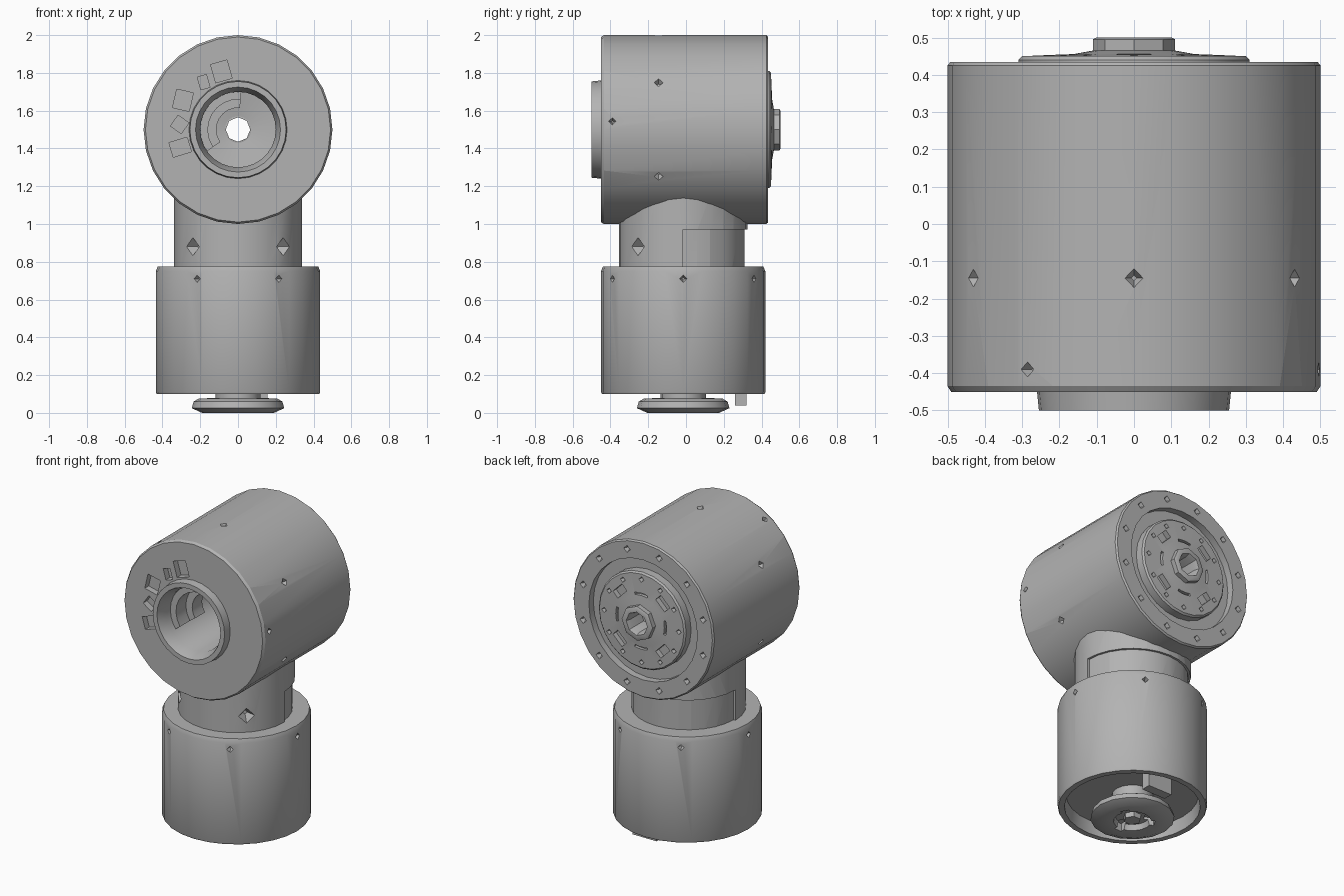
import bpy, bmesh
from math import cos, sin, pi, radians
from mathutils import Matrix, Vector

cube = bpy.data.objects.get("Cube")
if cube:
    bpy.data.objects.remove(cube)

grey = bpy.data.materials.new("machined_grey")
grey.use_nodes = True
grey.diffuse_color = (0.45, 0.45, 0.45, 1)
grey.node_tree.nodes["Principled BSDF"].inputs["Base Color"].default_value = (0.45, 0.45, 0.45, 1)

# Local frames: the barrel lies along y, the base stands along z
BARREL = Matrix.Translation((0, 0, 1.5)) @ Matrix.Rotation(-pi / 2, 4, 'X')
BASE = Matrix.Translation((0, -0.015, 0))


def finish(name, bm, frame, smooth=True):
    bmesh.ops.recalc_face_normals(bm, faces=bm.faces)
    bm.transform(frame)
    mesh = bpy.data.meshes.new(name)
    bm.to_mesh(mesh)
    bm.free()
    mesh.materials.append(grey)
    obj = bpy.data.objects.new(name, mesh)
    bpy.context.collection.objects.link(obj)
    if smooth:
        shade(obj)
    return obj


def activate(obj):
    bpy.ops.object.select_all(action='DESELECT')
    obj.select_set(True)
    bpy.context.view_layer.objects.active = obj


def shade(obj):
    activate(obj)
    bpy.ops.object.shade_smooth_by_angle(angle=radians(30))


def lathe(name, profile, frame, steps=28):
    """Spin a closed (radius, height) profile about the local z axis."""
    bm = bmesh.new()
    ring = [bm.verts.new((r, 0, h)) for r, h in profile]
    edges = [bm.edges.new((a, b)) for a, b in zip(ring, ring[1:] + ring[:1])]
    bmesh.ops.spin(bm, geom=ring + edges, axis=(0, 0, 1), cent=(0, 0, 0),
                   angle=2 * pi, steps=steps, use_merge=True)
    bmesh.ops.remove_doubles(bm, verts=bm.verts, dist=1e-5)
    return finish(name, bm, frame)


def pit(bm, at, inward, size=0.03, depth=0.04):
    """Four-sided pointed pit whose mouth is at a point on a surface."""
    inward = Vector(inward).normalized()
    m = Matrix.Translation(Vector(at) + inward * (depth / 2 - 0.008)) @ \
        inward.to_track_quat('Z', 'Y').to_matrix().to_4x4()
    bmesh.ops.create_cone(bm, cap_ends=True, segments=4, radius1=size,
                          radius2=size * 0.25, depth=depth, matrix=m)


def block(bm, radius, angle, height, size, tilt=0):
    """Box placed at a polar position, its x side pointing outward."""
    m = Matrix.Rotation(radians(angle), 4, 'Z') @ Matrix.Translation((radius, 0, height)) \
        @ Matrix.Rotation(radians(tilt), 4, 'Z') @ Matrix.Diagonal((*size, 1))
    bmesh.ops.create_cube(bm, size=1, matrix=m)


def arc(bm, r0, r1, h0, h1, a0, a1, steps=8):
    """Solid bent bar between two radii and two angles."""
    rings = []
    for i in range(steps + 1):
        a = radians(a0 + (a1 - a0) * i / steps)
        rings.append([bm.verts.new((r * cos(a), r * sin(a), h))
                      for r, h in ((r0, h0), (r1, h0), (r1, h1), (r0, h1))])
    for p, q in zip(rings, rings[1:]):
        for j in range(4):
            k = (j + 1) % 4
            bm.faces.new((p[j], p[k], q[k], q[j]))
    bm.faces.new(rings[0])
    bm.faces.new(rings[-1])


def cut(target, bm, frame):
    cutter = finish("cutter", bm, frame, smooth=False)
    cutter.hide_render = True
    mod = target.modifiers.new("cut", 'BOOLEAN')
    mod.object, mod.operation, mod.solver = cutter, 'DIFFERENCE', 'EXACT'
    activate(target)
    # Cut before any smoothing modifier, then drop the cutter
    bpy.ops.object.modifier_apply(modifier=mod.name)
    bpy.data.objects.remove(cutter)
    shade(target)


# Horizontal barrel with front collar, deep bore and rear groove
barrel = lathe("barrel_housing", [
    (0.07, 0.39), (0.385, 0.39), (0.385, 0.435), (0.492, 0.435), (0.5, 0.425),
    (0.5, -0.435), (0.49, -0.45), (0.26, -0.45), (0.255, -0.5), (0.225, -0.5),
    (0.2, -0.43), (0.2, 0.34), (0.07, 0.36)], BARREL)
bm = bmesh.new()
for i in range(6):
    a = radians(30 + 60 * i)
    d = Vector((cos(a), sin(a), 0))
    pit(bm, d * 0.5 + Vector((0, 0, -0.145)), -d)
for a in (5, 125, 245):
    d = Vector((cos(radians(a)), -sin(radians(a)), 0))
    pit(bm, d * 0.5 + Vector((0, 0, -0.39)), -d, 0.025)
for i in range(12):
    a = radians(15 + 30 * i)
    pit(bm, (0.44 * cos(a), 0.44 * sin(a), 0.435), (0, 0, -1), 0.027)
# Slots engraved in the front face beside the collar
for r, a, length, wide, tilt in ((0.32, 106, 0.1, 0.09, 0), (0.31, 126, 0.07, 0.05, 20),
                                 (0.33, 152, 0.09, 0.1, -15), (0.31, 175, 0.07, 0.07, 30),
                                 (0.32, 197, 0.1, 0.08, 0)):
    block(bm, r, -a, -0.44, (length, wide, 0.06), tilt)
cut(barrel, bm, BARREL)

# Rear disc with pits, slots and curved grooves
disc = lathe("rear_disc", [(0.07, 0.38), (0.31, 0.38), (0.31, 0.44), (0.3, 0.45),
                           (0.16, 0.456), (0.11, 0.465), (0.07, 0.465)], BARREL, 24)
bm = bmesh.new()
for i in range(12):
    a = radians(30 * i)
    pit(bm, (0.265 * cos(a), 0.265 * sin(a), 0.45), (0, 0, -1), 0.02)
for i in range(4):
    block(bm, 0.215, 45 + 90 * i, 0.45, (0.05, 0.09, 0.06))
for a in (75, 165, 255, 345):
    arc(bm, 0.165, 0.18, 0.435, 0.48, a, a + 30, 4)
cut(disc, bm, BARREL)
hub = lathe("rear_hub", [(0.065, 0.36), (0.11, 0.37), (0.11, 0.495), (0.1, 0.5),
                         (0.075, 0.5), (0.065, 0.47)], BARREL, 8)

# Stepped ledges inside the upper left of the bore
bm = bmesh.new()
arc(bm, 0.16, 0.205, -0.4, -0.3, -215, -85)
arc(bm, 0.115, 0.205, -0.3, -0.2, -215, -85)
finish("bore_ledge", bm, BARREL)

# Upright base, cupped underneath
base = lathe("base_housing", [(0, 0.18), (0.385, 0.18), (0.395, 0.1), (0.43, 0.1), (0.435, 0.11),
                              (0.435, 0.75), (0.425, 0.775), (0, 0.775)], BASE)
bm = bmesh.new()
for i in range(6):
    a = radians(60 * i)
    d = Vector((cos(a), sin(a), 0))
    pit(bm, d * 0.435 + Vector((0, 0, 0.71)), -d, 0.024)
cut(base, bm, BASE)

# Neck joining the base to the barrel, stepped in around its rear half
neck = lathe("neck", [(0, 0.74), (0.34, 0.74), (0.34, 1.16), (0, 1.16)], BASE)
bm = bmesh.new()
arc(bm, 0.326, 0.4, 0.7, 0.97, 0, 180, 14)
for a in (-45, -135):
    d = Vector((cos(radians(a)), sin(radians(a)), 0))
    pit(bm, d * 0.34 + Vector((0, 0, 0.88)), -d, 0.055, 0.06)
cut(neck, bm, BASE)

# Round foot below the base with a socket and centre pin
foot = lathe("foot", [(0, 0.04), (0.1, 0.04), (0.11, 0.005), (0.19, 0), (0.245, 0.025),
                      (0.235, 0.06), (0.21, 0.075), (0.12, 0.08), (0.12, 0.2), (0, 0.2)], BASE, 16)
lathe("foot_pin", [(0, 0.01), (0.05, 0.01), (0.055, 0.05), (0, 0.05)], BASE, 6)
bm = bmesh.new()
for a in (30, 150, 270):
    block(bm, 0.1, a, 0.02, (0.06, 0.05, 0.07))
cut(foot, bm, BASE)

# Locating peg beside the foot
bm = bmesh.new()
bmesh.ops.create_cube(bm, size=1, matrix=Matrix.Translation((0.07, 0.305, 0.115)) @
                      Matrix.Diagonal((0.17, 0.06, 0.15, 1)))
finish("locating_peg", bm, BASE, smooth=False)
